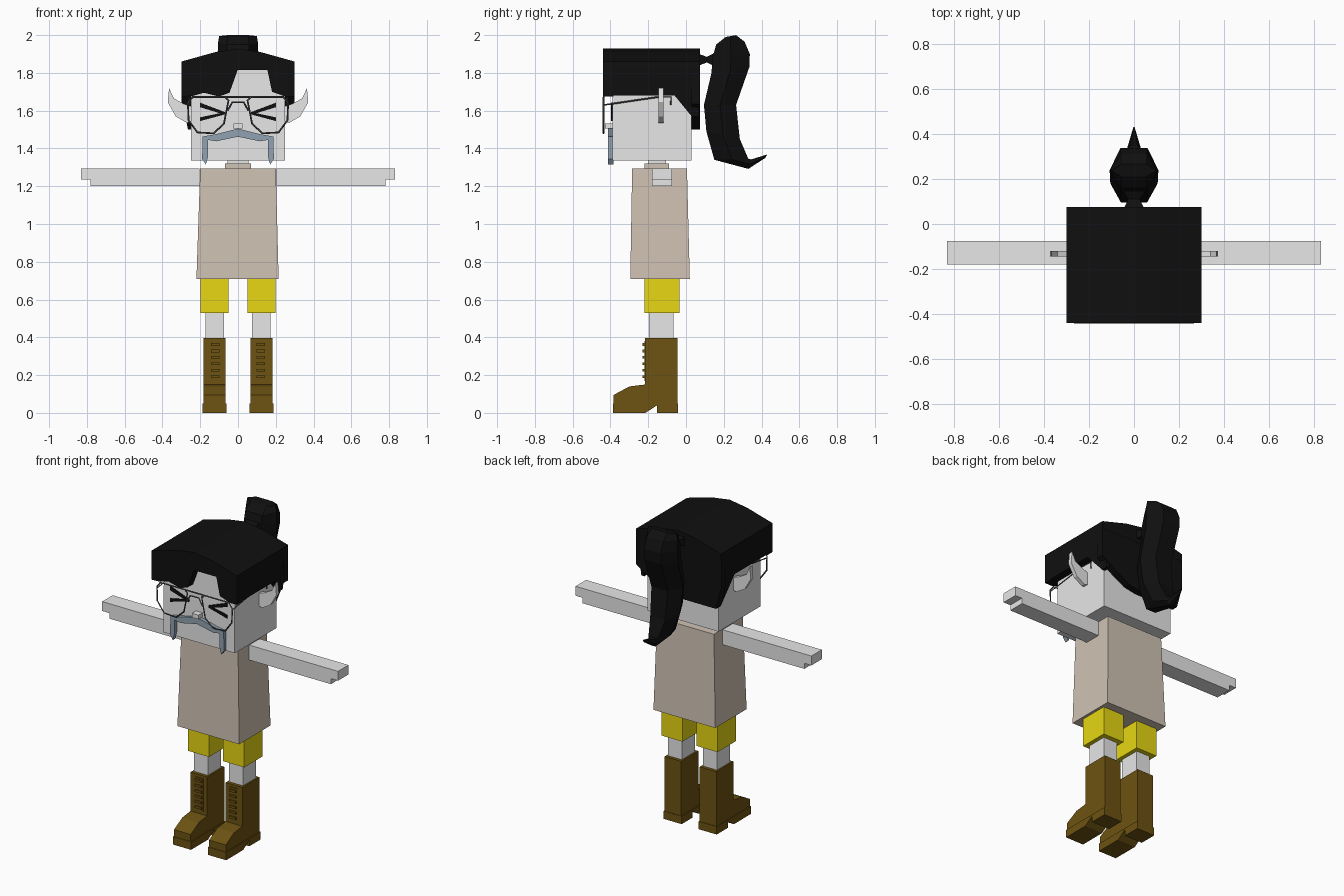
import bpy, bmesh
from mathutils import Vector

if "Cube" in bpy.data.objects:
    bpy.data.objects.remove(bpy.data.objects["Cube"], do_unlink=True)


def material(name, r, g, b):
    m = bpy.data.materials.new(name)
    m.use_nodes = True
    m.diffuse_color = (r, g, b, 1)
    m.node_tree.nodes["Principled BSDF"].inputs["Base Color"].default_value = (r, g, b, 1)
    return m


SKIN = material("pale skin", .8, .8, .8)
SHIRT = material("beige cloth", .63, .54, .455)
YELLOW = material("yellow cloth", .8, .68, .006)
LEATHER = material("brown leather", .153, .086, .006)
BLACK = material("black", .005, .005, .005)
BLUE = material("grey blue hair", .28, .365, .44)
METAL = material("dark metal", .08, .08, .08)


def loft(name, rings, mat):
    """Skin a list of equal point rings and cap both ends."""
    bm = bmesh.new()
    rows = [[bm.verts.new(p) for p in ring] for ring in rings]
    n = len(rows[0])
    for low, high in zip(rows, rows[1:]):
        for i in range(n):
            j = (i + 1) % n
            bm.faces.new((low[i], low[j], high[j], high[i]))
    bm.faces.new(rows[0][::-1])
    bm.faces.new(rows[-1])
    bmesh.ops.recalc_face_normals(bm, faces=bm.faces)
    mesh = bpy.data.meshes.new(name)
    bm.to_mesh(mesh)
    bm.free()
    mesh.materials.append(mat)
    obj = bpy.data.objects.new(name, mesh)
    bpy.context.collection.objects.link(obj)
    return obj


def prism(name, outline, axis, a, b, mat):
    """Extrude an outline: (y, z) points along x, or (x, z) points along y."""
    def place(p, t):
        return (t, p[0], p[1]) if axis == "x" else (p[0], t, p[1])
    return loft(name, [[place(p, t) for p in outline] for t in (a, b)], mat)


def rect(x, y, z):
    return [(x[0], y[0], z), (x[1], y[0], z), (x[1], y[1], z), (x[0], y[1], z)]


def box(name, x, y, z, mat):
    return loft(name, [rect(x, y, z[0]), rect(x, y, z[1])], mat)


def wire(name, points, closed, mat, radius=.005):
    curve = bpy.data.curves.new(name, "CURVE")
    curve.dimensions = "3D"
    curve.bevel_depth = radius
    curve.bevel_resolution = 0
    curve.use_fill_caps = True
    spline = curve.splines.new("POLY")
    spline.points.add(len(points) - 1)
    for sp, p in zip(spline.points, points):
        sp.co = (*p, 1)
    spline.use_cyclic_u = closed
    curve.materials.append(mat)
    obj = bpy.data.objects.new(name, curve)
    bpy.context.collection.objects.link(obj)


# Torso, neck and head
loft("shirt", [rect((-.22, .215), (-.295, .02), .71),
               rect((-.2, .2), (-.285, .005), 1.295)], SHIRT)
box("collar", (-.07, .07), (-.22, -.09), (1.29, 1.32), SHIRT)
box("neck", (-.055, .055), (-.2, -.105), (1.3, 1.35), SKIN)
loft("head", [rect((-.25, .25), (-.39, .03), 1.335),
              rect((-.25, .25), (-.39, .03), 1.6),
              rect((-.25, .25), (-.385, .03), 1.83)], SKIN)

boot_sole = [(-.386, 0), (-.215, 0), (-.153, .04), (-.153, 0), (-.042, 0),
             (-.042, .05), (-.386, .05)]
boot_upper = [(-.383, .045), (-.383, .095), (-.3, .14), (-.217, .15),
              (-.217, .397), (-.045, .397), (-.045, .045)]
ear = [(.24, 1.62), (.285, 1.635), (.34, 1.665), (.365, 1.72), (.372, 1.645),
       (.33, 1.57), (.27, 1.535), (.24, 1.545)]
lens = [(.05, 1.655), (.07, 1.672), (.24, 1.672), (.265, 1.64), (.262, 1.55),
        (.215, 1.485), (.13, 1.48), (.075, 1.53)]

for side, s in (("left", 1), ("right", -1)):
    def span(a, b):
        return sorted((s * a, s * b))

    # Arm with a thinner hand
    box(side + "_arm", span(.205, .78), (-.18, -.075), (1.2, 1.295), SKIN)
    box(side + "_hand", span(.78, .83), (-.18, -.075), (1.235, 1.295), SKIN)

    # Leg
    box(side + "_shorts_leg", span(.05, .198), (-.22, -.035), (.53, .712), YELLOW)
    box(side + "_shin", span(.075, .172), (-.196, -.065), (.39, .535), SKIN)

    # Boot with laces
    prism(side + "_boot_sole", boot_sole, "x", s * .06, s * .187, LEATHER)
    prism(side + "_boot_upper", boot_upper, "x", s * .065, s * .182, LEATHER)
    box(side + "_boot_tongue", span(.092, .15), (-.221, -.21), (.17, .38), LEATHER)
    for i in range(6):
        z = .185 + i * .034
        box(side + "_boot_lace", span(.098, .144), (-.23, -.215), (z, z + .014), LEATHER)

    # Ear
    prism(side + "_ear", [(s * x, z) for x, z in ear], "y", -.145, -.12, SKIN)

    # Squeezed eye drawn as two strokes
    for end, half in ((1.63, .012), (1.555, .01)):
        stroke = [(.07, 1.588 + half * .4), (.2, end + half),
                  (.2, end - half), (.07, 1.588 - half * .8)]
        prism(side + "_eye_stroke", [(s * x, z) for x, z in stroke],
              "y", -.397, -.389, BLACK)

    # Glasses rim and temple
    wire(side + "_rim", [(s * x, -.436, z) for x, z in lens], True, METAL)
    wire(side + "_temple", [(s * .264, -.436, 1.63), (s * .262, -.15, 1.672),
                            (s * .258, -.08, 1.672), (s * .258, -.08, 1.63)],
         False, METAL, .004)

wire("glasses_top_bar", [(-.07, -.436, 1.672), (.07, -.436, 1.672)], False, METAL)
wire("glasses_bridge", [(-.055, -.436, 1.6), (-.03, -.436, 1.645),
                        (.03, -.436, 1.645), (.055, -.436, 1.6)], False, METAL)

# Nose and moustache
box("nose", (-.023, .023), (-.43, -.385), (1.505, 1.532), SKIN)
half = [(.12, 1.475), (.187, 1.463), (.19, 1.345), (.17, 1.315),
        (.158, 1.36), (.158, 1.445), (.115, 1.438)]
outline = ([(0, 1.505)] + half + [(0, 1.462)] + [(-x, z) for x, z in reversed(half)])
prism("moustache", outline, "y", -.412, -.385, BLUE)

# Hair: arched cap, fringe, side panels and slanted back
prism("hair_cap", [(-.3, 1.815), (-.3, 1.86), (-.12, 1.91), (0, 1.928), (.12, 1.91),
                   (.3, 1.86), (.3, 1.815)], "y", -.44, .075, BLACK)
prism("fringe_right", [(-.3, 1.82), (-.3, 1.675), (-.24, 1.678), (-.18, 1.695),
                       (-.1, 1.675), (-.045, 1.695), (0, 1.82)], "y", -.44, -.385, BLACK)
prism("fringe_left", [(.155, 1.82), (.18, 1.7), (.25, 1.675), (.3, 1.675),
                      (.3, 1.82)], "y", -.44, -.385, BLACK)
for side, s, low in (("left", 1, 1.57), ("right", -1, 1.5)):
    panel = prism("hair_side_" + side,
                  [(-.44, 1.82), (-.44, 1.68), (-.06, 1.68), (.03, low),
                   (.07, low), (.07, 1.82)], "x", s * .245, s * .3, BLACK)
    for v in panel.data.vertices:
        if v.co.z < 1.6 and abs(v.co.x) > .26:
            v.co.x = s * .265
prism("hair_back", [(-.3, 1.82), (-.3, 1.64), (-.262, 1.5), (.02, 1.5), (.1, 1.515),
                    (.2, 1.57), (.3, 1.635), (.3, 1.82)], "y", .028, .074, BLACK)

# Ponytail: hexagonal rings, each (front y, front z, back y, back z, half width)
tail = [(.21, 1.99, .265, 2.0, .1), (.16, 1.95, .31, 1.965, .106),
        (.14, 1.88, .338, 1.9, .108), (.135, 1.8, .335, 1.83, .108),
        (.095, 1.63, .265, 1.63, .105), (.108, 1.49, .285, 1.45, .095),
        (.15, 1.34, .33, 1.345, .06), (.33, 1.292, .345, 1.342, .03),
        (.42, 1.35, .43, 1.368, .004)]
rings = []
for fy, fz, by, bz, w in tail:
    f, b = Vector((0, fy, fz)), Vector((0, by, bz))
    m, wide, slim = (f + b) / 2, Vector((w, 0, 0)), Vector((w * .55, 0, 0))
    rings.append([f - slim, f + slim, m + wide, b + slim, b - slim, m - wide])
loft("ponytail", rings, BLACK)


def tie_ring(y, w, low, high):
    return [(-w, y, low), (w, y, low), (w, y, high), (-w, y, high)]


loft("hair_tie", [tie_ring(.07, .045, 1.84, 1.9), tie_ring(.11, .025, 1.855, 1.885),
                  tie_ring(.16, .06, 1.83, 1.91)], BLACK)
